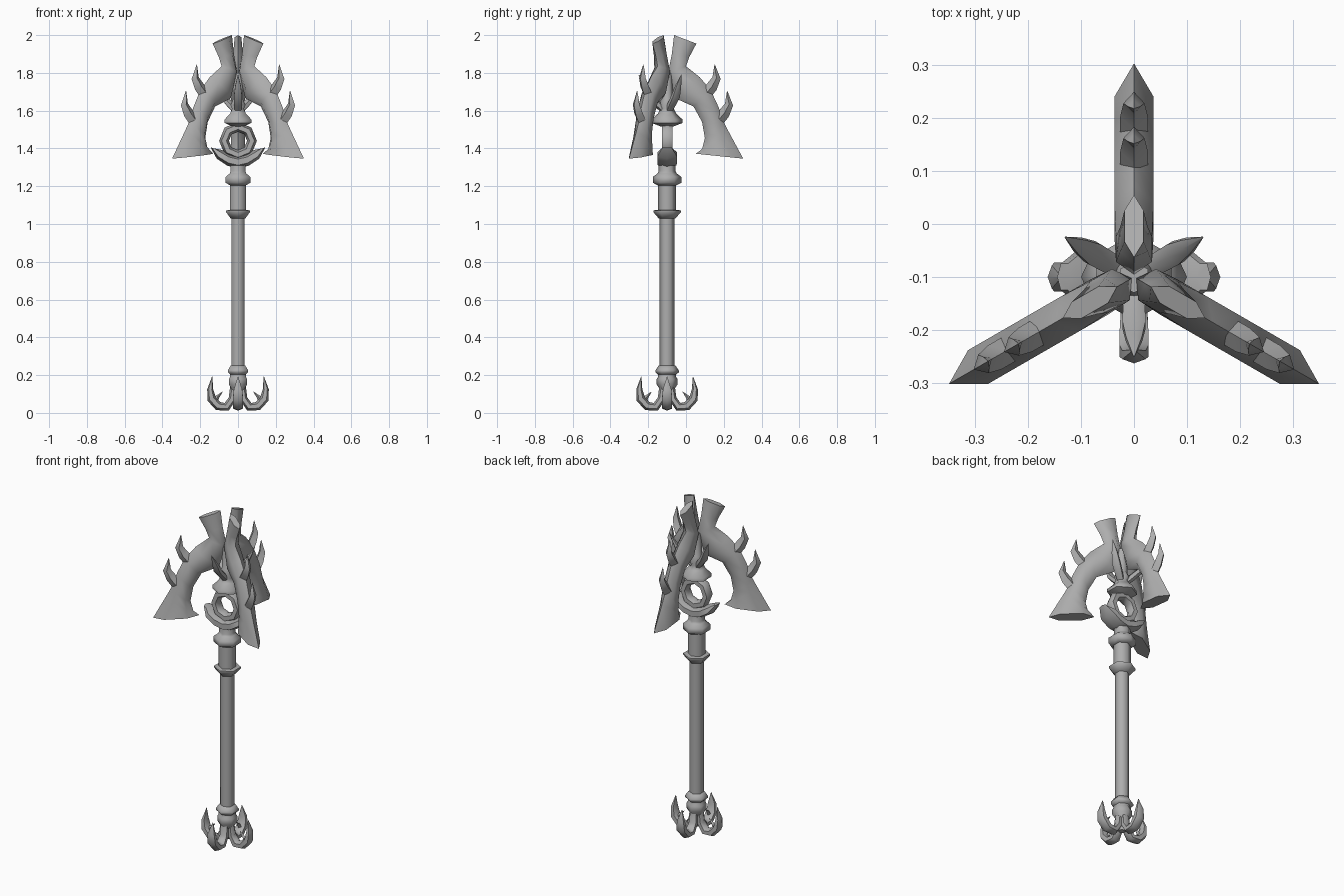
import bpy, bmesh, math
from mathutils import Matrix, Vector

cube = bpy.data.objects.get("Cube")
if cube:
    bpy.data.objects.remove(cube, do_unlink=True)

AXIS = Matrix.Translation((0, -0.1, 0))
grey = bpy.data.materials.new("stone_grey")
grey.use_nodes = True
grey.diffuse_color = (0.42, 0.42, 0.42, 1)
grey.node_tree.nodes["Principled BSDF"].inputs["Base Color"].default_value = (0.42, 0.42, 0.42, 1)


def finish(name, bm, turn=0, angle=62):
    """Turn a bmesh into a shaded object, rotated about the staff axis."""
    bmesh.ops.remove_doubles(bm, verts=bm.verts, dist=0.0005)
    bmesh.ops.recalc_face_normals(bm, faces=bm.faces)
    me = bpy.data.meshes.new(name)
    bm.to_mesh(me)
    bm.free()
    me.transform(AXIS @ Matrix.Rotation(math.radians(turn), 4, 'Z'))
    me.materials.append(grey)
    ob = bpy.data.objects.new(name, me)
    bpy.context.collection.objects.link(ob)
    bpy.ops.object.select_all(action='DESELECT')
    ob.select_set(True)
    bpy.context.view_layer.objects.active = ob
    bpy.ops.object.shade_smooth_by_angle(angle=math.radians(angle))
    return ob


def skin(bm, rings):
    """Bridge rings of equal length and close both ends."""
    rings = [[bm.verts.new(p) for p in r] for r in rings]
    n = len(rings[0])
    for a, b in zip(rings, rings[1:]):
        for i in range(n):
            j = (i + 1) % n
            bm.faces.new((a[i], a[j], b[j], b[i]))
    bm.faces.new(rings[0][::-1])
    bm.faces.new(rings[-1])


def lathe(name, profile, sides=6):
    """Revolve (radius, height) pairs, one corner facing +y."""
    bm = bmesh.new()
    dirs = [math.tau * i / sides + math.pi / 2 for i in range(sides)]
    skin(bm, [[(r * math.cos(a), r * math.sin(a), z) for a in dirs] for r, z in profile])
    return finish(name, bm)


def loft(bm, sections, sides=6):
    """Sections are (outer point, inner point, half width) in the x-z plane."""
    rings = []
    for outer, inner, w in sections:
        o, i = Vector((outer[0], 0, outer[1])), Vector((inner[0], 0, inner[1]))
        c, u = (o + i) / 2, (o - i) / 2
        k = w / (0.866 if sides == 6 else 1)
        ring = []
        for s in range(sides):
            a = math.tau * s / sides
            ring.append(c + u * math.cos(a) + Vector((0, k * math.sin(a), 0)))
        rings.append(ring)
    skin(bm, rings)


def spike(bm, path, sides=4):
    """Path of (x, z, half depth, half width) swept with square-on sections."""
    pts = [Vector(p[:2]) for p in path]
    sections = []
    for i, (x, z, d, w) in enumerate(path):
        t = (pts[min(i + 1, len(pts) - 1)] - pts[max(i - 1, 0)]).normalized()
        n = Vector((t.y, -t.x)) * d
        sections.append((pts[i] + n, pts[i] - n, w))
    loft(bm, sections, sides)


# Shaft, sleeve and collars
lathe("shaft", [(0.039, 0.2), (0.039, 1.05)])
lathe("sleeve", [(0.048, 1.04), (0.048, 1.24)])
lathe("lower_collar", [(0.045, 1.03), (0.073, 1.063), (0.073, 1.072), (0.045, 1.075)])
lathe("upper_collar", [(0.05, 1.205), (0.075, 1.218), (0.075, 1.25), (0.05, 1.268),
                       (0.045, 1.28), (0.045, 1.33)])
lathe("base_collar", [(0.045, 0.2), (0.062, 0.215), (0.062, 0.225), (0.045, 0.25)])
lathe("base_hub", [(0.02, 0.05), (0.035, 0.12), (0.055, 0.15), (0.055, 0.18), (0.048, 0.19), (0.048, 0.21)])

# Four hooked claws at the foot
for k in range(4):
    bm = bmesh.new()
    spike(bm, [(0.02, 0.15, 0.02, 0.02), (0.03, 0.075, 0.02, 0.022), (0.06, 0.032, 0.023, 0.025),
               (0.105, 0.036, 0.024, 0.027), (0.14, 0.075, 0.024, 0.027),
               (0.147, 0.125, 0.016, 0.022), (0.137, 0.192, 0.001, 0.001)], 6)
    spike(bm, [(0.125, 0.06, 0.018, 0.014), (0.108, 0.085, 0.01, 0.01), (0.082, 0.112, 0.001, 0.001)])
    finish(f"foot_claw_{k + 1}", bm, 90 * k)

# Crescent cradle
bm = bmesh.new()
half = [((0.145, 1.406), (0.118, 1.398), 0.025), ((0.112, 1.345), (0.085, 1.392), 0.052),
        ((0.055, 1.308), (0.045, 1.37), 0.052)]
left = [((-o[0], o[1]), (-i[0], i[1]), w) for o, i, w in half]
loft(bm, left + [((0, 1.295), (0, 1.36), 0.05)] + half[::-1])
finish("crescent_cradle", bm)

# Ring held by the cradle
bm = bmesh.new()
rings, steps = 8, 6
loop = []
for i in range(rings + 1):
    a = math.tau * i / rings
    d = Vector((math.cos(a), math.sin(a)))
    loop.append((Vector((0, 1.44)) + d * 0.1, Vector((0, 1.44)) + d * 0.048, 0.028))
loft(bm, loop, steps)
bmesh.ops.delete(bm, geom=[f for f in bm.faces if len(f.verts) == steps], context='FACES_ONLY')
finish("ring", bm)

# Cap above the ring
lathe("cap", [(0.03, 1.515), (0.082, 1.535), (0.082, 1.553), (0.048, 1.585),
              (0.036, 1.61), (0.045, 1.63), (0.03, 1.66), (0.03, 1.8)])

# Three curved leaves between the blades
for k in range(3):
    bm = bmesh.new()
    spike(bm, [(0.015, 1.60, 0.018, 0.016), (0.05, 1.635, 0.02, 0.02), (0.09, 1.675, 0.018, 0.022),
               (0.118, 1.73, 0.012, 0.015), (0.15, 1.79, 0.001, 0.001)], 6)
    finish(f"leaf_{k + 1}", bm, 30 + 120 * k)

# Three arched blades, each with a horn on top and two thorns
blade = [((0.155, 1.955), (0.037, 2.0), 0.018), ((0.118, 1.885), (0.025, 1.90), 0.026),
         ((0.1, 1.835), (0.005, 1.80), 0.034), ((0.172, 1.778), (0.045, 1.665), 0.037),
         ((0.23, 1.71), (0.14, 1.622), 0.037), ((0.272, 1.62), (0.185, 1.54), 0.037),
         ((0.303, 1.533), (0.2, 1.455), 0.037), ((0.328, 1.485), (0.185, 1.397), 0.037),
         ((0.403, 1.346), (0.152, 1.372), 0.037)]
for k in range(3):
    bm = bmesh.new()
    loft(bm, blade)
    for x, z in ((0.222, 1.705), (0.288, 1.565)):
        spike(bm, [(x - 0.02, z - 0.02, 0.032, 0.026), (x + 0.015, z + 0.022, 0.03, 0.026),
                   (x + 0.04, z + 0.068, 0.022, 0.02), (x + 0.034, z + 0.1, 0.012, 0.012),
                   (x + 0.03, z + 0.14, 0.001, 0.001)])
    finish(f"blade_{k + 1}", bm, 90 + 120 * k)
